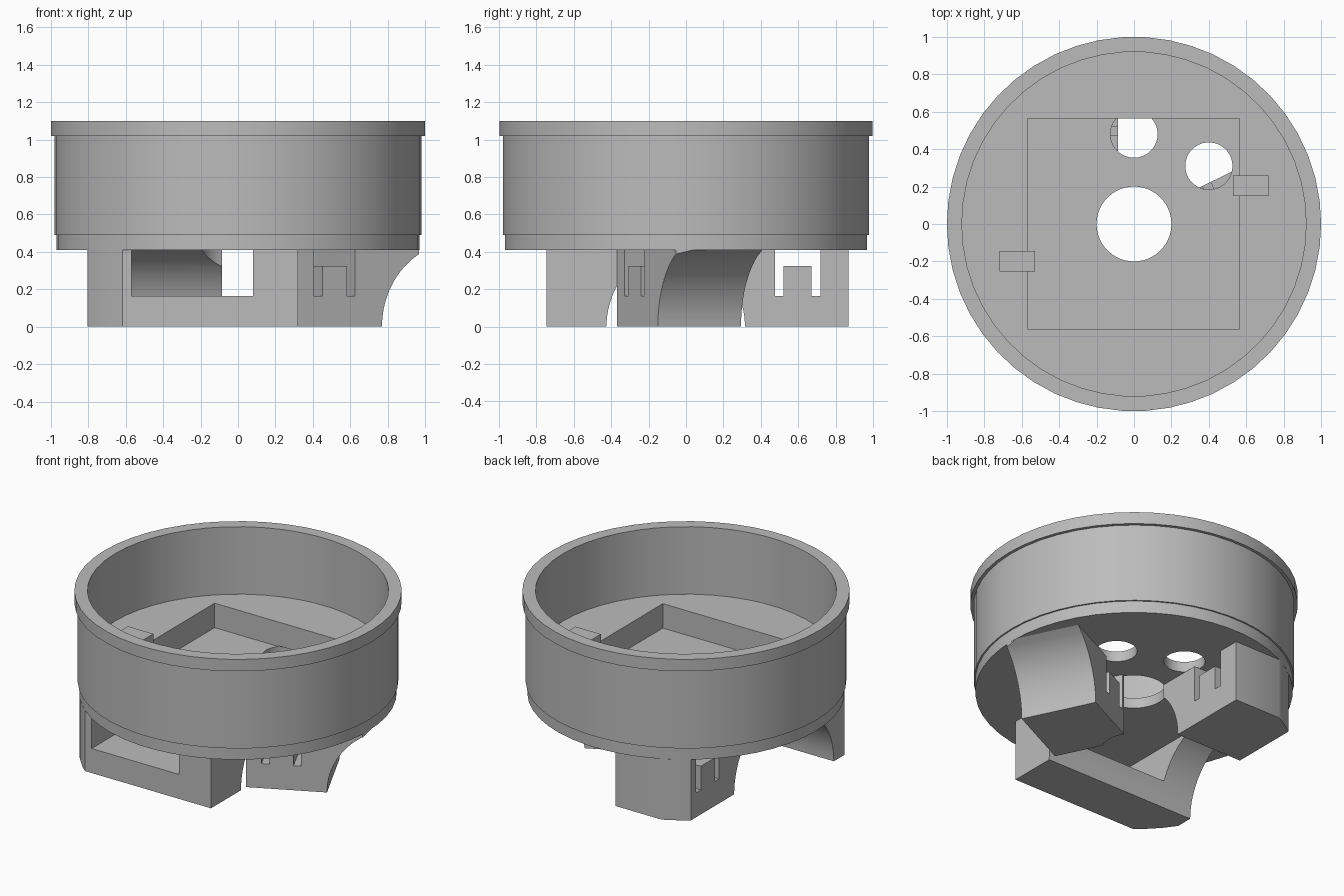
import bpy, bmesh, math
from mathutils import Matrix, Vector

if "Cube" in bpy.data.objects:
    bpy.data.objects.remove(bpy.data.objects["Cube"], do_unlink=True)

BASE, FLOOR, RECESS, TOP = 0.41, 0.645, 0.48, 1.10
SEG = 50

grey = bpy.data.materials.new("plain_grey")
grey.use_nodes = True
COLOR = (0.5, 0.5, 0.5, 1)
grey.diffuse_color = COLOR
grey.node_tree.nodes["Principled BSDF"].inputs["Base Color"].default_value = COLOR


def add_object(name, bm, matrix=Matrix()):
    bmesh.ops.recalc_face_normals(bm, faces=bm.faces)
    bm.transform(matrix)
    mesh = bpy.data.meshes.new(name)
    bm.to_mesh(mesh)
    bm.free()
    mesh.materials.append(grey)
    ob = bpy.data.objects.new(name, mesh)
    bpy.context.collection.objects.link(ob)
    return ob


def box(name, x, y, z, matrix=Matrix()):
    bm = bmesh.new()
    bmesh.ops.create_cube(bm, size=1)
    for v in bm.verts:
        v.co = Vector([r[0] + (c + 0.5) * (r[1] - r[0]) for c, r in zip(v.co, (x, y, z))])
    return add_object(name, bm, matrix)


def lathe(name, profile):
    """Turn a closed or axis-to-axis (radius, height) profile around z."""
    bm = bmesh.new()
    verts = [bm.verts.new((r, 0, z)) for r, z in profile]
    edges = [bm.edges.new(pair) for pair in zip(verts, verts[1:])]
    bmesh.ops.spin(bm, geom=verts + edges, cent=(0, 0, 0), axis=(0, 0, 1),
                   angle=math.tau, steps=SEG)
    bmesh.ops.remove_doubles(bm, verts=bm.verts, dist=1e-5)
    return add_object(name, bm)


def cylinder(name, radius, z0, z1, x=0, y=0):
    bm = bmesh.new()
    bmesh.ops.create_cone(bm, cap_ends=True, segments=SEG, radius1=radius, radius2=radius,
                          depth=z1 - z0)
    return add_object(name, bm, Matrix.Translation((x, y, (z0 + z1) / 2)))


def carve(ob, cutter, operation="DIFFERENCE"):
    mod = ob.modifiers.new("carve", "BOOLEAN")
    mod.operation, mod.object, mod.solver = operation, cutter, "EXACT"
    bpy.context.view_layer.objects.active = ob
    bpy.ops.object.modifier_apply(modifier=mod.name)
    bpy.data.objects.remove(cutter, do_unlink=True)


def smooth(ob):
    bpy.ops.object.select_all(action="DESELECT")
    ob.select_set(True)
    bpy.context.view_layer.objects.active = ob
    bpy.ops.object.shade_smooth_by_angle(angle=math.radians(30))


# Stepped round cup with a thick floor
cup = lathe("cup", [(0, BASE), (0.97, BASE), (0.97, 0.49), (0.98, 0.49), (0.98, 1.02),
                    (1, 1.02), (1, TOP), (0.92, TOP), (0.92, FLOOR), (0, FLOOR)])

# Square recess in the floor, and the three round holes
carve(cup, box("recess_cutter", (-0.57, 0.565), (-0.56, 0.565), (RECESS, 0.9)))
carve(cup, cylinder("centre_cutter", 0.2, 0.2, 0.6))
for hx, hy in ((0, 0.48), (0.4, 0.31)):
    carve(cup, cylinder("hole_cutter", 0.126, 0.2, RECESS + 0.005, hx, hy))
smooth(cup)

# Retaining tabs that overhang the recess
box("left_tab", (0.53, 0.72), (0.15, 0.26), (FLOOR, 0.72))
box("right_tab", (-0.72, -0.53), (-0.255, -0.145), (FLOOR, 0.72))


def foot(name, origin, angle, length, width, pocket=None):
    """Block below the cup, flared by a cove at its local +x end."""
    place = Matrix.Translation((*origin, 0)) @ Matrix.Rotation(math.radians(angle), 4, "Z")
    radius, steps = 0.453, 14
    profile = [(0, BASE), (0, 0)]
    for i in range(steps + 1):
        z = BASE * i / steps
        profile.append((length + radius - math.sqrt(radius ** 2 - z ** 2), z))
    bm = bmesh.new()
    face = bm.faces.new([bm.verts.new((x, 0, z)) for x, z in profile])
    side = bmesh.ops.extrude_face_region(bm, geom=[face])["geom"]
    bmesh.ops.translate(bm, vec=(0, width, 0),
                        verts=[g for g in side if isinstance(g, bmesh.types.BMVert)])
    ob = add_object(name, bm, place)
    # Trim to the cup outline and clear the centre hole
    carve(ob, cylinder("outline_cutter", 0.97, -0.1, 0.6), "INTERSECT")
    carve(ob, cylinder("centre_cutter", 0.2, -0.1, 0.6))
    if pocket:
        carve(ob, box("pocket_cutter", (-0.1, 1), pocket, (0.165, 0.6), place))
    else:
        # Two slots with a shorter tongue left between them
        a, b, c, d = (length - t for t in (0.405, 0.355, 0.207, 0.16))
        across = (-0.1, width + 0.1)
        carve(ob, box("tongue_cutter", (a, d), across, (0.325, 0.6), place))
        for span in ((a, b), (c, d)):
            carve(ob, box("slot_cutter", span, across, (0.165, 0.5), place))
    smooth(ob)


foot("side_foot", (0.32, -0.37), 26, 0.5, 0.495)
foot("back_foot", (-0.58, 0.87), -90, 0.555, 0.495)
foot("front_foot", (0.32, -0.745), 90, 0.32, 1.125, pocket=(0.24, 0.89))
